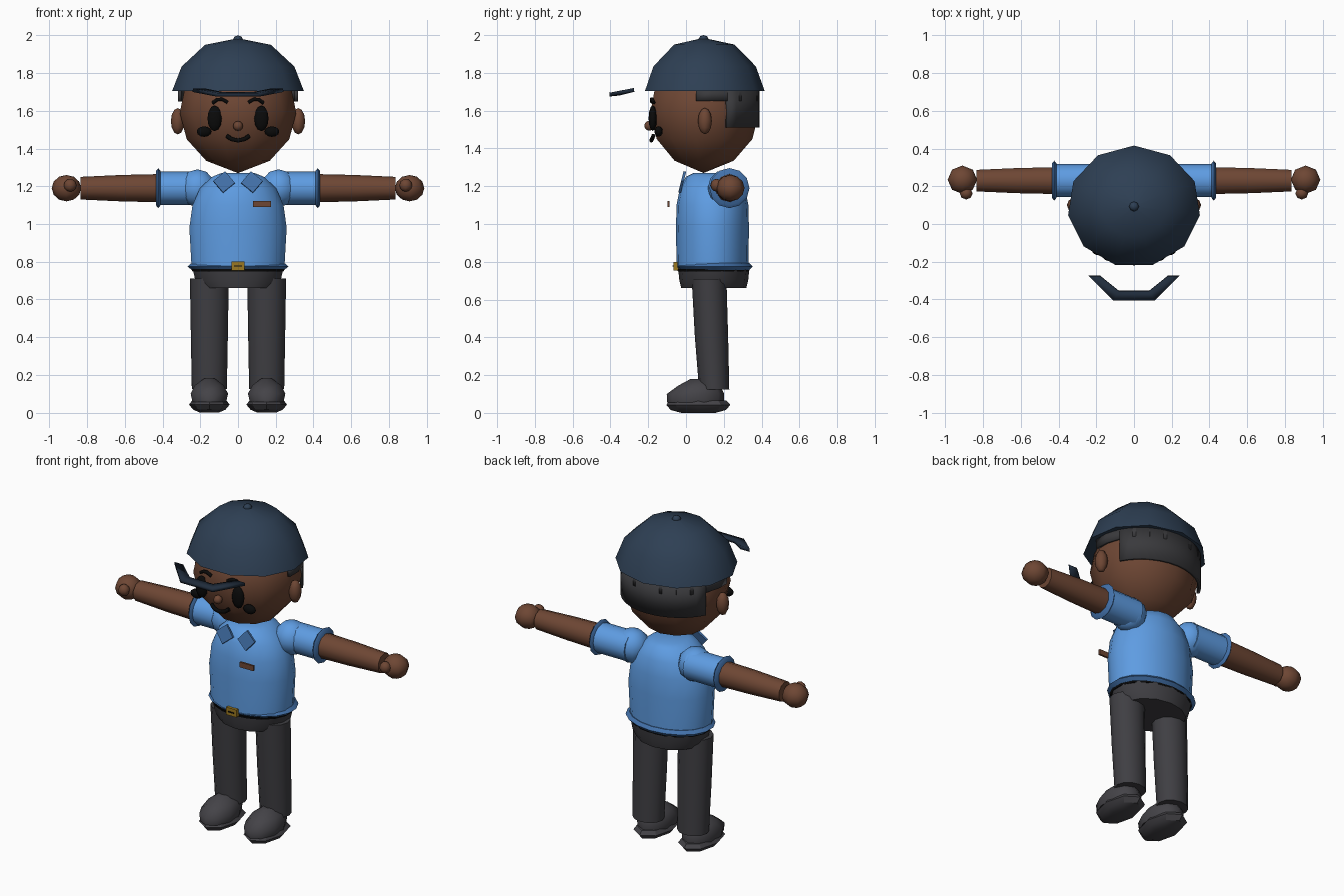
import bpy, bmesh, math
from mathutils import Vector, Matrix

cube = bpy.data.objects.get("Cube")
if cube:
    bpy.data.objects.remove(cube, do_unlink=True)


def material(name, r, g, b):
    m = bpy.data.materials.new(name)
    m.use_nodes = True
    m.diffuse_color = (r, g, b, 1)
    m.node_tree.nodes["Principled BSDF"].inputs["Base Color"].default_value = (r, g, b, 1)
    return m


NAVY = material("navy", .027, .05, .088)
DARK_NAVY = material("dark navy", .014, .025, .044)
HAIR = material("hair grey", .042, .042, .046)
SKIN = material("brown skin", .155, .062, .034)
SHIRT = material("shirt blue", .112, .333, .76)
TRIM = material("trim blue", .055, .165, .40)
PANTS = material("trouser grey", .05, .049, .056)
SHOE = material("shoe grey", .058, .056, .064)
GOLD = material("gold", .33, .19, .015)
BLACK = material("black", .003, .003, .003)


def finish(name, bm, mat, angle=50):
    bmesh.ops.recalc_face_normals(bm, faces=bm.faces)
    me = bpy.data.meshes.new(name)
    bm.to_mesh(me)
    bm.free()
    me.materials.append(mat)
    for p in me.polygons:
        p.use_smooth = True
    me.set_sharp_from_angle(angle=math.radians(angle))
    ob = bpy.data.objects.new(name, me)
    bpy.context.collection.objects.link(ob)
    return ob


def loft(name, mat, rings, n=11, axis="z", angle=50):
    """Skin elliptical rings (centre, radius, radius) and cap both ends."""
    bm = bmesh.new()
    loops = []
    for c, ra, rb in rings:
        loop = []
        for i in range(n):
            t = math.pi / 2 + math.tau * i / n
            u, v = ra * math.cos(t), rb * math.sin(t)
            off = Vector((u, v, 0)) if axis == "z" else Vector((0, u, v))
            loop.append(bm.verts.new(Vector(c) + off))
        loops.append(loop)
    for a, b in zip(loops, loops[1:]):
        for i in range(n):
            j = (i + 1) % n
            bm.faces.new((a[i], a[j], b[j], b[i]))
    bm.faces.new(loops[0])
    bm.faces.new(loops[-1])
    bmesh.ops.remove_doubles(bm, verts=bm.verts, dist=.0005)
    return finish(name, bm, mat, angle)


def ball(name, mat, c, r, segs=10, rings=6):
    bm = bmesh.new()
    bmesh.ops.create_uvsphere(bm, u_segments=segs, v_segments=rings, radius=1,
                              matrix=Matrix.Translation(c) @ Matrix.Diagonal((*r, 1)))
    return finish(name, bm, mat, 70)


def plate(name, mat, c, size, roll=0, pitch=0):
    bm = bmesh.new()
    turn = Matrix.Rotation(pitch, 4, "X") @ Matrix.Rotation(roll, 4, "Y")
    bmesh.ops.create_cube(bm, size=1,
                          matrix=Matrix.Translation(c) @ turn @ Matrix.Diagonal((*size, 1)))
    return finish(name, bm, mat, 30)


def strip(name, mat, edge_a, edge_b, thick):
    bm = bmesh.new()
    a = [bm.verts.new(p) for p in edge_a]
    b = [bm.verts.new(p) for p in edge_b]
    for i in range(len(a) - 1):
        bm.faces.new((a[i], a[i + 1], b[i + 1], b[i]))
    ob = finish(name, bm, mat)
    mod = ob.modifiers.new("thickness", "SOLIDIFY")
    mod.thickness = thick
    mod.offset = 0
    return ob


def tube(name, mat, pts, r):
    cu = bpy.data.curves.new(name, "CURVE")
    cu.dimensions = "3D"
    cu.bevel_depth = r
    cu.bevel_resolution = 1
    cu.use_fill_caps = True
    sp = cu.splines.new("POLY")
    sp.points.add(len(pts) - 1)
    for p, co in zip(sp.points, pts):
        p.co = (*co, 1)
    cu.materials.append(mat)
    ob = bpy.data.objects.new(name, cu)
    bpy.context.collection.objects.link(ob)
    return ob


def upright(y, profile):
    return [((0, y, z), rx, ry) for z, rx, ry in profile]


# Head, cap and hair
CY = .093
loft("head", SKIN, upright(CY, [(z, r, r * .94) for z, r in (
    (1.27, .0001), (1.335, .17), (1.45, .275), (1.59, .312), (1.72, .285), (1.83, .17), (1.87, .02))]))
loft("cap", NAVY, upright(CY, [(z, r, r * .915) for z, r in (
    (1.705, .353), (1.835, .302), (1.95, .177), (1.985, .001))]))
ball("cap_button", NAVY, (0, CY, 1.98), (.026, .026, .02), 8, 4)
strip("cap_visor", DARK_NAVY,
      [(-.24, -.275, 1.71), (-.11, -.405, 1.685), (.11, -.405, 1.685), (.24, -.275, 1.71)],
      [(-.18, -.275, 1.71), (-.08, -.355, 1.69), (.08, -.355, 1.69), (.18, -.275, 1.71)], .02)


def hair_band(name, start, low, high):
    edges = []
    for z in (low, high):
        edge = []
        for i in range(13):
            t = math.radians(start + (180 - 2 * start) * i / 12)
            edge.append((.312 * math.cos(t), CY + .288 * math.sin(t), z))
        edges.append(edge)
    strip(name, HAIR, edges[0], edges[1], .016)


hair_band("hair_back", 25, 1.51, 1.715)
hair_band("hair_temples", -8, 1.65, 1.715)

# Face
ball("nose", SKIN, (0, -.195, 1.52), (.026, .026, .026), 8, 6)
tube("mouth", BLACK, [(-.06, -.172, 1.468), (-.035, -.18, 1.45), (0, -.183, 1.443),
                      (.035, -.18, 1.45), (.06, -.172, 1.468)], .012)

# Torso
loft("shirt", SHIRT, upright(.14, [(.77, .25, .19), (.98, .262, .193), (1.1, .245, .19),
                                   (1.19, .205, .172), (1.25, .14, .14), (1.27, .09, .1)]), 18)
loft("shirt_hem", TRIM, upright(.15, [(.757, .25, .185), (.775, .272, .202), (.793, .25, .185)]), 18, angle=30)
loft("belt", BLACK, upright(.145, [(.748, .245, .188), (.762, .252, .192)]), 18)
loft("hips", PANTS, upright(.147, [(.66, .205, .172), (.70, .232, .182), (.76, .246, .188)]), 14)
plate("belt_buckle", GOLD, (0, -.053, .777), (.07, .026, .046))
plate("buckle_slot", BLACK, (0, -.068, .777), (.04, .006, .006))
plate("name_tag", SKIN, (.127, -.093, 1.105), (.094, .012, .032))

for s, side in ((1, "left"), (-1, "right")):
    # Face details
    ball(side + "_ear", SKIN, (s * .32, .1, 1.545), (.036, .037, .07), 8, 6)
    ball(side + "_eye", BLACK, (s * .124, -.176, 1.56), (.04, .022, .068))
    ball(side + "_cheek", BLACK, (s * .18, -.145, 1.49), (.041, .022, .028))
    tube(side + "_brow", BLACK, [(s * .055, -.18, 1.645), (s * .085, -.182, 1.662),
                                 (s * .11, -.18, 1.66), (s * .135, -.17, 1.642)], .01)
    # Collar
    plate(side + "_collar", TRIM, (s * .074, -.02, 1.222), (.082, .014, .082),
          s * math.radians(40), math.radians(-14))
    # Arm
    ball(side + "_shoulder", SHIRT, (s * .215, .215, 1.19), (.1, .1, .1))

    def along(prof):
        return [((s * x, .23, 1.19), r, r) for x, r in prof]
    loft(side + "_sleeve", SHIRT, along([(.2, .088), (.3, .088), (.42, .088)]), 12, "x")
    loft(side + "_cuff", TRIM, along([(.41, .09), (.423, .106), (.436, .09)]), 12, "x")
    loft(side + "_arm", SKIN, along([(.4, .075), (.62, .07), (.835, .06)]), 10, "x")
    ball(side + "_hand", SKIN, (s * .91, .235, 1.19), (.078, .075, .07), 8, 6)
    ball(side + "_thumb", SKIN, (s * .89, .162, 1.205), (.034, .032, .034), 8, 6)
    # Leg
    loft(side + "_leg", PANTS, [((s * .152, .149, .125), .093, .08), ((s * .152, .135, .4), .098, .088),
                                ((s * .152, .122, .71), .103, .092)], 12)
    # Shoe
    loft(side + "_shoe_upper", SHOE, [((s * .152, .05, .055), .094, .15), ((s * .152, .05, .1), .104, .152),
                                      ((s * .152, .07, .145), .08, .11), ((s * .152, .075, .18), .03, .05)], 10, angle=60)
    loft(side + "_shoe_sole", SHOE, [((s * .152, .065, 0), .05, .09), ((s * .152, .065, .015), .085, .145),
                                     ((s * .152, .065, .042), .108, .17), ((s * .152, .065, .065), .09, .15)], 8, angle=30)
